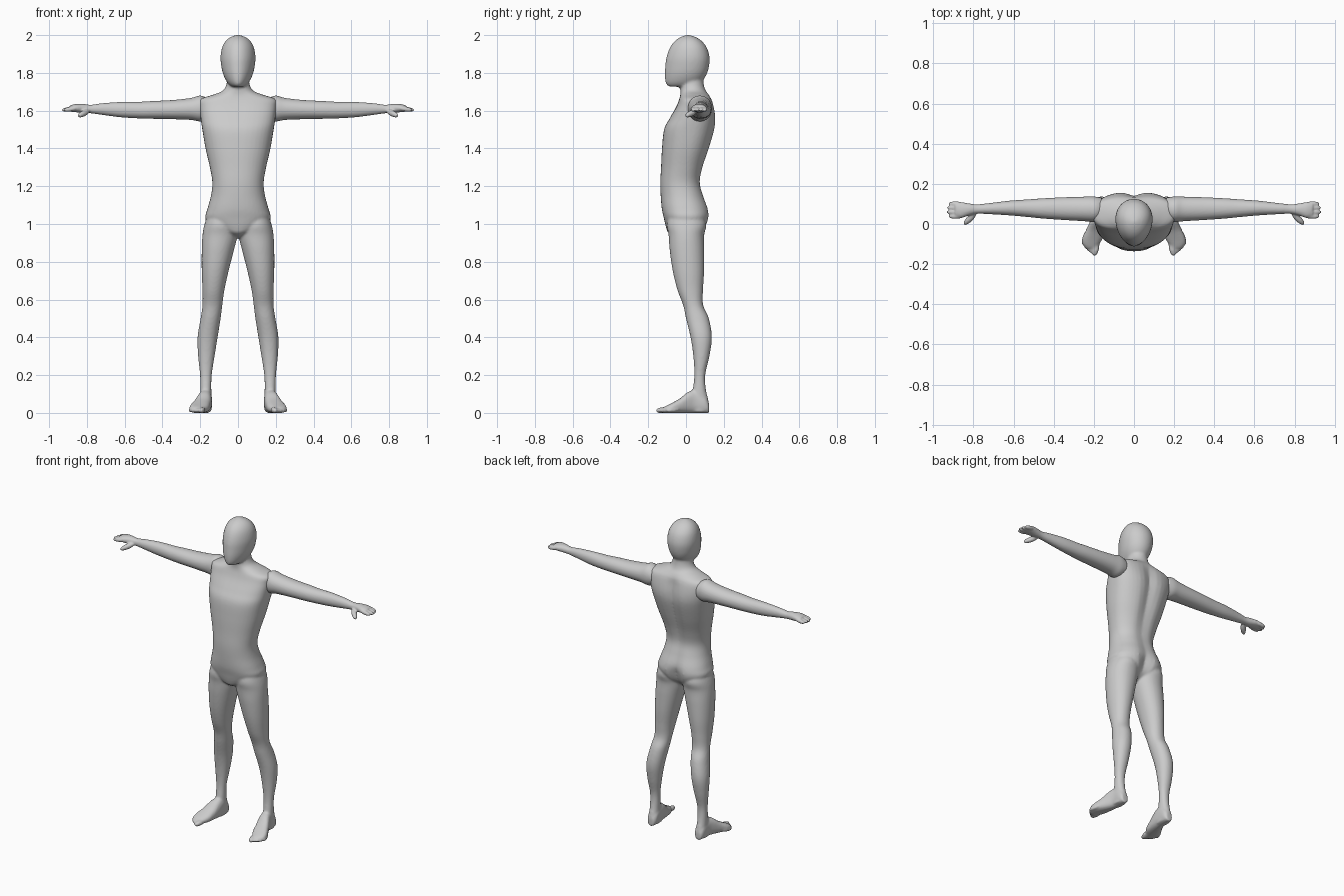
import bpy, bmesh, math
from mathutils import Matrix, Vector


def smooth_rings(rows, steps=5):
    """Catmull-Rom interpolation between section rows."""
    out = []
    for i in range(len(rows) - 1):
        p = [rows[max(0, min(len(rows) - 1, i + k))] for k in (-1, 0, 1, 2)]
        for s in range(steps):
            t = s / steps
            out.append([0.5 * (2 * b + (c - a) * t + (2 * a - 5 * b + 4 * c - d) * t * t
                        + (3 * b - a - 3 * c + d) * t ** 3) for a, b, c, d in zip(*p)])
    return out + [list(rows[-1])]


def loft(bm, rows, axes, mirror=False, taper=0.0, sides=40):
    """Rows: position, a min, a max, b min, b max, roundness, back groove."""
    for sign in ((1, -1) if mirror else (1,)):
        rings = []
        for s, a0, a1, b0, b1, n, g in smooth_rings(rows):
            ring = []
            for k in range(sides):
                ang = 2 * math.pi * k / sides
                c, d = math.cos(ang), math.sin(ang)
                u = math.copysign(abs(c) ** (2 / n), c) * (1 + taper * d)
                v = math.copysign(abs(d) ** (2 / n), d)
                a = (a0 + a1) / 2 + u * (a1 - a0) / 2
                b = (b0 + b1) / 2 + v * (b1 - b0) / 2
                if d > 0:
                    b -= g * math.exp(-(a / 0.04) ** 2)
                co = Vector()
                for axis, val in zip(axes, (s, a, b)):
                    co["xyz".index(axis)] = val
                co.x *= sign
                ring.append(bm.verts.new(co))
            rings.append(ring)
        for r, q in zip(rings, rings[1:]):
            for k in range(sides):
                j = (k + 1) % sides
                bm.faces.new((r[k], r[j], q[j], q[k]))
        bm.faces.new(rings[0])
        bm.faces.new(rings[-1])


def digit(bm, p, q, r, flat=1.0, mirror=False):
    """Stretched ball from p to q, for fingers and toes."""
    for sign in ((1, -1) if mirror else (1,)):
        a, b = (Vector((v[0] * sign, v[1], v[2])) for v in (p, q))
        turn = (b - a).to_track_quat('X', 'Z').to_matrix().to_4x4()
        size = Matrix.Diagonal(((b - a).length / 2, r, r * flat, 1))
        bmesh.ops.create_uvsphere(bm, u_segments=16, v_segments=10, radius=1,
                                  matrix=Matrix.Translation((a + b) / 2) @ turn @ size)


def finish(bm, name, voxel, rounds, mirror=False):
    bmesh.ops.recalc_face_normals(bm, faces=bm.faces)
    mesh = bpy.data.meshes.new(name)
    bm.to_mesh(mesh)
    bm.free()
    ob = bpy.data.objects.new(name, mesh)
    bpy.context.collection.objects.link(ob)
    rem = ob.modifiers.new("fuse", 'REMESH')
    rem.mode = 'VOXEL'
    rem.voxel_size = voxel
    rem.use_smooth_shade = True
    sm = ob.modifiers.new("soften", 'SMOOTH')
    sm.factor = 0.5
    sm.iterations = rounds
    if mirror:
        ob.modifiers.new("mirror", 'MIRROR').use_mirror_merge = False
    return ob


# Trunk and neck: z, half width, front, back, roundness, spine groove
trunk = [
    (.925, .02, -.04, .03, 2, 0), (.95, .07, -.09, .08, 2, .02),
    (.98, .13, -.105, .11, 2.2, .03), (1.03, .172, -.117, .126, 2.3, .03),
    (1.08, .162, -.128, .122, 2.3, .015), (1.15, .143, -.134, .097, 2.2, .01),
    (1.22, .136, -.136, .08, 2.2, .01), (1.3, .149, -.132, .095, 2.2, .015),
    (1.4, .172, -.127, .128, 2.3, .02), (1.5, .189, -.116, .155, 2.5, .02),
    (1.56, .198, -.086, .16, 2.6, .02), (1.62, .204, -.052, .15, 2.7, .015),
    (1.66, .2, -.036, .137, 2.5, .005), (1.685, .13, -.03, .12, 2.2, 0),
    (1.705, .082, -.03, .105, 2, 0), (1.74, .061, -.03, .094, 2, 0),
    (1.8, .055, -.03, .09, 2, 0)]
# Head: z, half width, front, back
head = [
    (1.727, .03, -.085, .04), (1.735, .043, -.1, .06), (1.755, .06, -.109, .085),
    (1.79, .077, -.112, .108), (1.83, .087, -.11, .121), (1.88, .092, -.104, .125),
    (1.93, .085, -.087, .112), (1.965, .068, -.063, .087), (1.988, .042, -.032, .055),
    (2.001, .008, .003, .017)]
# Leg: z, inner, outer, front, back
leg = [
    (1.08, .03, .15, -.08, .08), (1.0, .008, .177, -.1, .107), (.94, .003, .188, -.092, .096),
    (.86, .022, .192, -.086, .097), (.75, .05, .192, -.07, .096), (.65, .072, .188, -.045, .09),
    (.57, .083, .188, -.015, .091), (.5, .092, .198, 0, .121), (.4, .108, .214, .024, .137),
    (.3, .124, .211, .039, .124), (.2, .139, .201, .044, .102), (.12, .141, .2, .035, .106),
    (.06, .139, .201, .02, .12), (.005, .141, .199, .02, .118)]
# Foot: y, inner, outer, height
foot = [
    (.122, .15, .19, .05), (.1, .138, .201, .09), (.05, .137, .205, .12),
    (.01, .14, .22, .11), (-.03, .146, .239, .078), (-.07, .155, .256, .055),
    (-.1, .172, .256, .04), (-.12, .185, .24, .03)]

bm = bmesh.new()
loft(bm, [(z, -w, w, f, b, n, g) for z, w, f, b, n, g in trunk], "zxy")
loft(bm, [(z, -w, w, f, b, 2, 0) for z, w, f, b in head], "zxy", taper=.12)
loft(bm, [r + (2.1, 0) for r in leg], "zxy", mirror=True)
loft(bm, [(y, a, b, -.001, h, 2.5, 0) for y, a, b, h in foot], "yxz", mirror=True)
# Toes, largest on the inside
for x, y, r in ((.2, -.162, .016), (.219, -.148, .012), (.233, -.136, .011),
                (.246, -.122, .011), (.257, -.105, .011)):
    digit(bm, (x - .02, y + .07, .018), (x, y, .011), r, mirror=True)
finish(bm, "body", .007, 5)

# Arm and palm: x, front, back, bottom, top
arm = [
    (.16, .02, .13, 1.555, 1.665), (.2, .01, .137, 1.543, 1.68), (.25, .014, .136, 1.551, 1.667),
    (.35, .02, .133, 1.555, 1.656), (.45, .027, .128, 1.557, 1.651), (.52, .034, .123, 1.559, 1.647),
    (.62, .043, .116, 1.565, 1.646), (.72, .049, .104, 1.578, 1.639), (.78, .051, .098, 1.586, 1.631),
    (.82, .043, .102, 1.588, 1.636), (.86, .03, .109, 1.592, 1.635), (.89, .034, .109, 1.595, 1.627)]
bm = bmesh.new()
loft(bm, [r + (2.1, 0) for r in arm], "xyz")
# Fingers and thumb
for y, tip in ((.037, .926), (.059, .936), (.08, .934), (.1, .925)):
    digit(bm, (.85, y, 1.614), (tip, y + .001, 1.602), .0125)
digit(bm, (.785, .06, 1.602), (.848, -.004, 1.57), .016)
finish(bm, "arms", .005, 4, mirror=True)
